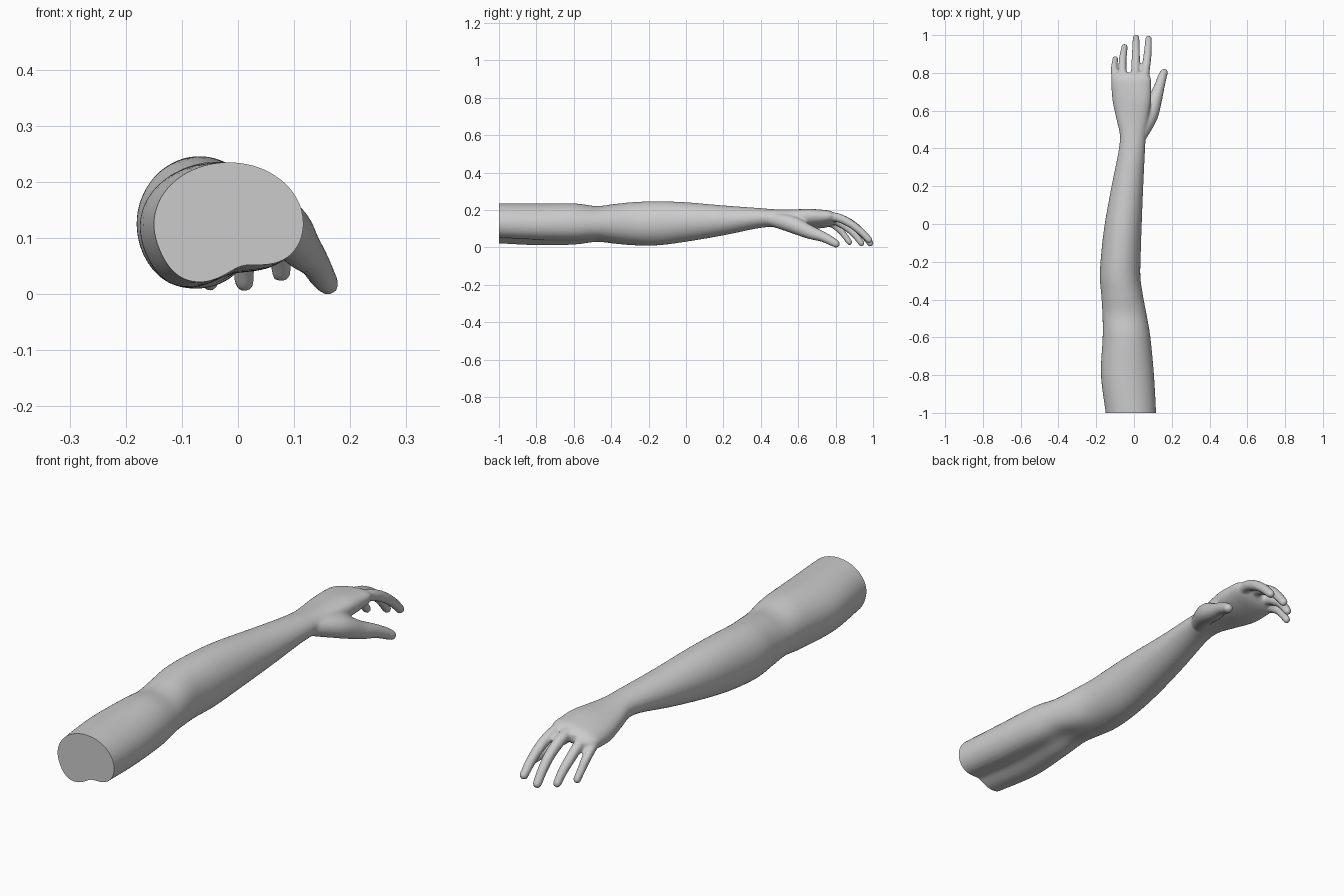
import bpy, bmesh, math
from mathutils import Vector, Matrix


def smooth_path(points, steps):
    """Catmull-Rom resampling of tuples of any length."""
    out = []
    p = [Vector(q) for q in points]
    for i in range(len(p) - 1):
        a, b, c, d = p[max(i - 1, 0)], p[i], p[i + 1], p[min(i + 2, len(p) - 1)]
        for s in range(steps):
            t = s / steps
            out.append(0.5 * (2 * b + (c - a) * t + (2 * a - 5 * b + 4 * c - d) * t ** 2
                              + (3 * b - a - 3 * c + d) * t ** 3))
    return out + [p[-1]]


def bump(angle, centre, width):
    return math.exp(-((math.degrees(angle) - centre) / width) ** 2)


def signed_power(v, e):
    return math.copysign(abs(v) ** e, v)


# Arm and palm: y, left x, right x, bottom z, top z, underside dent, squareness, tilt
SECTIONS = [
    (-1.06, -0.145, 0.117, 0.023, 0.240, 1.0, 1.0, 0),
    (-1.00, -0.150, 0.117, 0.022, 0.241, 1.0, 1.0, 0),
    (-0.80, -0.175, 0.106, 0.012, 0.241, 0.9, 1.0, 0),
    (-0.60, -0.166, 0.087, 0.015, 0.241, 0.7, 1.0, 0),
    (-0.48, -0.167, 0.067, 0.030, 0.227, 0.5, 1.0, 0),
    (-0.38, -0.173, 0.048, 0.021, 0.238, 0.3, 1.0, 0),
    (-0.28, -0.181, 0.034, 0.014, 0.248, 0.15, 1.0, 0),
    (-0.15, -0.173, 0.036, 0.017, 0.252, 0, 1.0, 0),
    (0.00, -0.155, 0.041, 0.036, 0.247, 0, 1.0, 0),
    (0.20, -0.119, 0.049, 0.070, 0.230, 0, 1.0, 0),
    (0.38, -0.083, 0.058, 0.107, 0.217, 0, 1.0, 0),
    (0.47, -0.075, 0.063, 0.116, 0.210, 0, 0.9, 0),
    (0.55, -0.092, 0.075, 0.115, 0.207, 0, 0.85, 0.08),
    (0.65, -0.113, 0.090, 0.108, 0.208, 0, 0.85, 0.15),
    (0.72, -0.119, 0.091, 0.112, 0.204, 0, 0.85, 0.15),
    (0.77, -0.118, 0.089, 0.122, 0.197, 0, 0.85, 0.15),
    (0.80, -0.095, 0.072, 0.143, 0.182, 0, 0.9, 0.15),
]

# Digits: x, y, z, radius
DIGITS = [
    # thumb
    [(0.030, 0.47, 0.155, 0.040), (0.080, 0.57, 0.128, 0.046), (0.112, 0.66, 0.088, 0.037),
     (0.135, 0.73, 0.063, 0.028), (0.150, 0.78, 0.038, 0.024), (0.160, 0.803, 0.024, 0.020)],
    # index
    [(0.050, 0.72, 0.176, 0.026), (0.060, 0.81, 0.165, 0.024), (0.070, 0.88, 0.132, 0.022),
     (0.075, 0.94, 0.086, 0.020), (0.077, 0.980, 0.045, 0.018)],
    # middle
    [(0.005, 0.72, 0.176, 0.026), (0.008, 0.82, 0.162, 0.024), (0.010, 0.90, 0.120, 0.022),
     (0.011, 0.95, 0.073, 0.020), (0.011, 0.985, 0.028, 0.018)],
    # ring
    [(-0.045, 0.71, 0.166, 0.025), (-0.060, 0.80, 0.148, 0.023), (-0.060, 0.87, 0.105, 0.021),
     (-0.054, 0.91, 0.065, 0.019), (-0.050, 0.938, 0.028, 0.017)],
    # little
    [(-0.088, 0.70, 0.150, 0.022), (-0.100, 0.77, 0.135, 0.020), (-0.104, 0.82, 0.102, 0.019),
     (-0.102, 0.85, 0.066, 0.017), (-0.099, 0.874, 0.033, 0.016)],
]

bm = bmesh.new()

# Lofted arm and palm
SIDES = 40
rings = []
for y, x0, x1, z0, z1, dent, power, tilt in smooth_path(SECTIONS, 6):
    cx, cz, rx, rz = (x0 + x1) / 2, (z0 + z1) / 2, (x1 - x0) / 2, (z1 - z0) / 2
    ring = []
    for i in range(SIDES):
        a = 2 * math.pi * i / SIDES - math.pi
        f = 1 + dent * (0.1 * bump(a, -122, 25) - 0.3 * bump(a, -75, 28))
        x = f * rx * signed_power(math.cos(a), power)
        z = f * rz * signed_power(math.sin(a), power)
        ring.append(bm.verts.new((cx + x, y, cz + z + tilt * x)))
    rings.append(ring)
for r, s in zip(rings, rings[1:]):
    for i in range(SIDES):
        j = (i + 1) % SIDES
        bm.faces.new((r[i], r[j], s[j], s[i]))
bm.faces.new(rings[0])
bm.faces.new(rings[-1])
bmesh.ops.recalc_face_normals(bm, faces=bm.faces[:])

# Digits swept as closely spaced balls, fused below
for digit in DIGITS:
    for x, y, z, r in smooth_path(digit, 9):
        bmesh.ops.create_icosphere(bm, subdivisions=3, radius=r,
                                   matrix=Matrix.Translation((x, y, z)))

mesh = bpy.data.meshes.new("arm")
bm.to_mesh(mesh)
bm.free()
arm = bpy.data.objects.new("arm", mesh)
bpy.context.collection.objects.link(arm)

# Fuse everything into one skin and soften the joins
fuse = arm.modifiers.new("fuse", 'REMESH')
fuse.mode = 'VOXEL'
fuse.voxel_size = 0.0065
soften = arm.modifiers.new("soften", 'SMOOTH')
soften.factor = 0.5
soften.iterations = 6
bpy.context.view_layer.objects.active = arm
arm.select_set(True)
for name in ("fuse", "soften"):
    bpy.ops.object.modifier_apply(modifier=name)

# Flat cut at the shoulder end
bm = bmesh.new()
bm.from_mesh(arm.data)
bmesh.ops.bisect_plane(bm, geom=bm.verts[:] + bm.edges[:] + bm.faces[:], dist=1e-5,
                       plane_co=(0, -1, 0), plane_no=(0, 1, 0), clear_inner=True)
bmesh.ops.holes_fill(bm, edges=[e for e in bm.edges if e.is_boundary], sides=0)
bmesh.ops.recalc_face_normals(bm, faces=bm.faces[:])
bm.to_mesh(arm.data)
bm.free()

# Rest on the ground and keep the cut edge sharp
low = min(v.co.z for v in arm.data.vertices)
arm.data.transform(Matrix.Translation((0, 0, -low)))
bpy.ops.object.shade_smooth_by_angle(angle=math.radians(40))

grey = bpy.data.materials.new("plain grey")
grey.diffuse_color = (0.6, 0.6, 0.6, 1)
arm.data.materials.clear()
arm.data.materials.append(grey)
